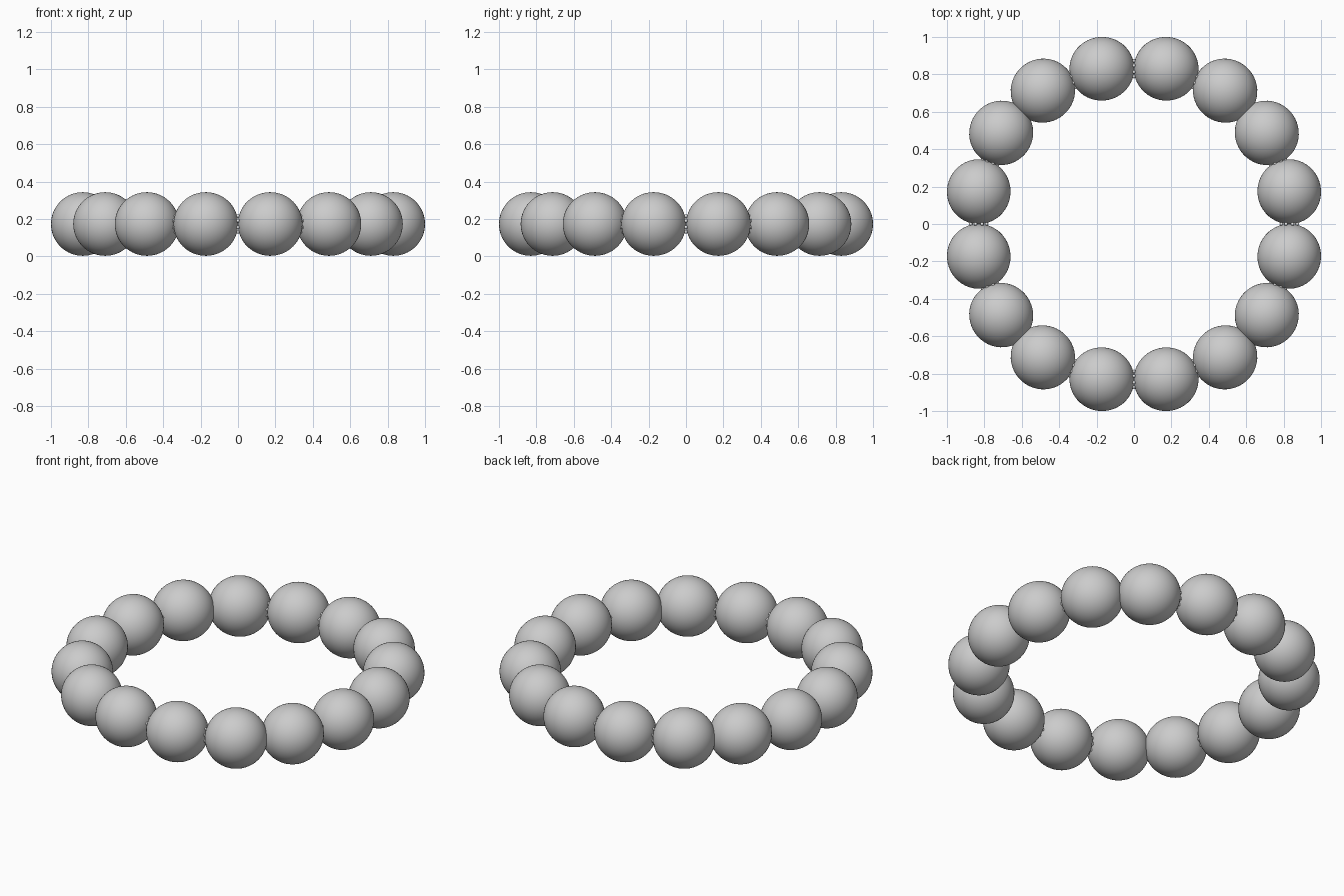
import bpy, math
from mathutils import Vector

if "Cube" in bpy.data.objects:
    bpy.data.objects.remove(bpy.data.objects["Cube"])

R, Z = 0.170, 0.173


def material(name, c):
    m = bpy.data.materials.new(name)
    m.diffuse_color = (c[0], c[1], c[2], 1)
    m.use_nodes = True
    m.node_tree.nodes["Principled BSDF"].inputs["Base Color"].default_value = m.diffuse_color
    return m


grey = material("bead grey", (0.6, 0.6, 0.6))
silver = material("spacer silver", (0.8, 0.8, 0.8))


def ball(name, loc, r, mat, seg, rings, rot=0, stretch=1.0):
    bpy.ops.mesh.primitive_uv_sphere_add(segments=seg, ring_count=rings, radius=r, location=loc)
    o = bpy.context.object
    o.name = name
    o.scale = (stretch, 1, 1)
    o.rotation_euler = (0, 0, rot)
    o.data.materials.append(mat)
    bpy.ops.object.shade_smooth()
    return o


# Bead centres: one quarter, mirrored to four
quarter = [(0.83, 0.173), (0.71, 0.487), (0.487, 0.713), (0.172, 0.83)]
centres = [(sx * x, sy * y) for sx in (1, -1) for sy in (1, -1) for x, y in quarter]
centres.sort(key=lambda p: math.atan2(p[1], p[0]))
pts = [Vector((x, y, Z)) for x, y in centres]

# Large round beads, very slightly longer along the string
for p in pts:
    ball("bead", p, R, grey, 48, 32, math.atan2(p.y, p.x) + math.pi / 2, 1.02)

# Ring of tiny spacer beads at each joint, plus the thread through it
for i, a in enumerate(pts):
    b = pts[(i + 1) % len(pts)]
    mid, d = (a + b) / 2, (b - a).normalized()
    side = d.cross(Vector((0, 0, 1)))
    bpy.ops.mesh.primitive_cylinder_add(vertices=12, radius=0.015, depth=0.1, location=mid)
    thread = bpy.context.object
    thread.name = "thread"
    thread.rotation_euler = d.to_track_quat('Z', 'Y').to_euler()
    thread.data.materials.append(grey)
    for k in range(8):
        t = math.tau * (k + 0.5) / 8
        ball("spacer_bead", mid + 0.045 * (side * math.cos(t) + Vector((0, 0, math.sin(t)))),
             0.010, silver, 10, 6)
